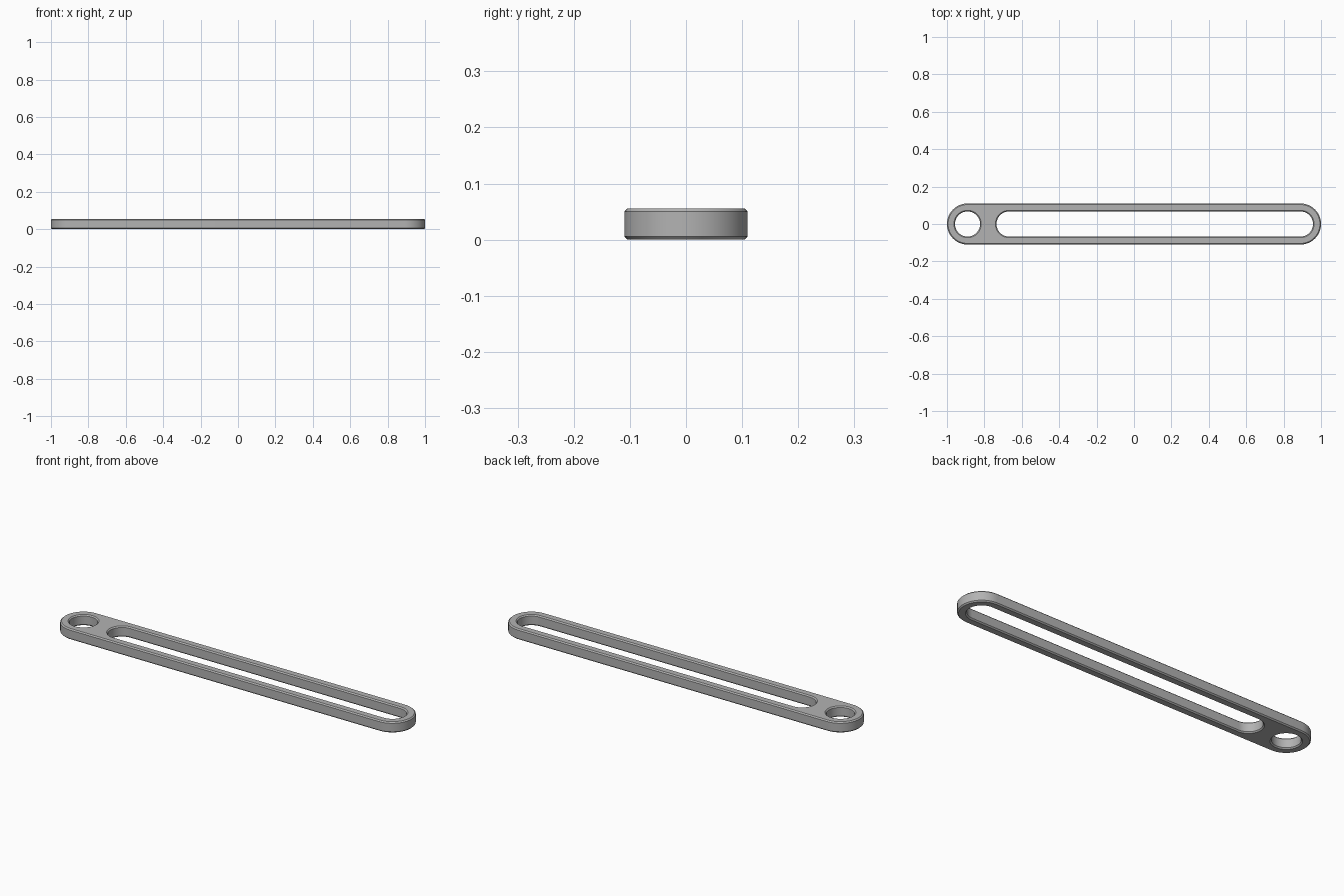
import bpy, bmesh, math

cube = bpy.data.objects.get("Cube")
if cube:
    bpy.data.objects.remove(cube, do_unlink=True)

HEIGHT, CHAMFER = 0.056, 0.006
OUTER_R, HOLE_R = 0.11, 0.067
END_X, SLOT_START = 0.89, -0.668
STEPS = 32

# Flat grey metal
grey = bpy.data.materials.new("grey metal")
grey.use_nodes = True
colour = (0.45, 0.45, 0.45, 1)
grey.diffuse_color = colour
grey.node_tree.nodes["Principled BSDF"].inputs["Base Color"].default_value = colour


def rounded_loop(bm, x0, x1, radius, z):
    """Closed loop of edges: a circle if x0 == x1, otherwise a rounded slot."""
    verts = []
    for centre, start in ((x1, -math.pi / 2), (x0, math.pi / 2)):
        last = STEPS if x0 == x1 else STEPS + 1
        for i in range(last):
            a = start + math.pi * i / STEPS
            verts.append(bm.verts.new((centre + radius * math.cos(a), radius * math.sin(a), z)))
    return verts


def chamfered_wall(bm, x0, x1, radius, side):
    """Vertical wall with chamfered rims; side is -1 for the outside, 1 for an opening."""
    levels = ((0, CHAMFER), (CHAMFER, 0), (HEIGHT - CHAMFER, 0), (HEIGHT, CHAMFER))
    rings = [rounded_loop(bm, x0, x1, radius + side * inset, z) for z, inset in levels]
    n = len(rings[0])
    for low, high in zip(rings, rings[1:]):
        for i in range(n):
            j = (i + 1) % n
            bm.faces.new((low[i], low[j], high[j], high[i]))
    return rings[0], rings[-1]


bm = bmesh.new()
walls = [
    chamfered_wall(bm, -END_X, END_X, OUTER_R, -1),       # outside
    chamfered_wall(bm, -END_X, -END_X, HOLE_R, 1),        # round hole
    chamfered_wall(bm, SLOT_START, END_X, HOLE_R, 1),     # long slot
]

# Bottom and top faces, filled between the rims
for cap in (0, 1):
    edges = []
    for wall in walls:
        ring = wall[cap]
        edges += [bm.edges.get((ring[i - 1], ring[i])) for i in range(len(ring))]
    bmesh.ops.triangle_fill(bm, use_beauty=True, use_dissolve=False, edges=edges,
                            normal=(0, 0, 1 if cap else -1))
bmesh.ops.recalc_face_normals(bm, faces=bm.faces)

mesh = bpy.data.meshes.new("slotted_link_arm")
bm.to_mesh(mesh)
bm.free()
mesh.materials.append(grey)
arm = bpy.data.objects.new("slotted_link_arm", mesh)
bpy.context.collection.objects.link(arm)

bpy.ops.object.select_all(action="DESELECT")
arm.select_set(True)
bpy.context.view_layer.objects.active = arm
bpy.ops.object.shade_smooth_by_angle(angle=math.radians(30))
